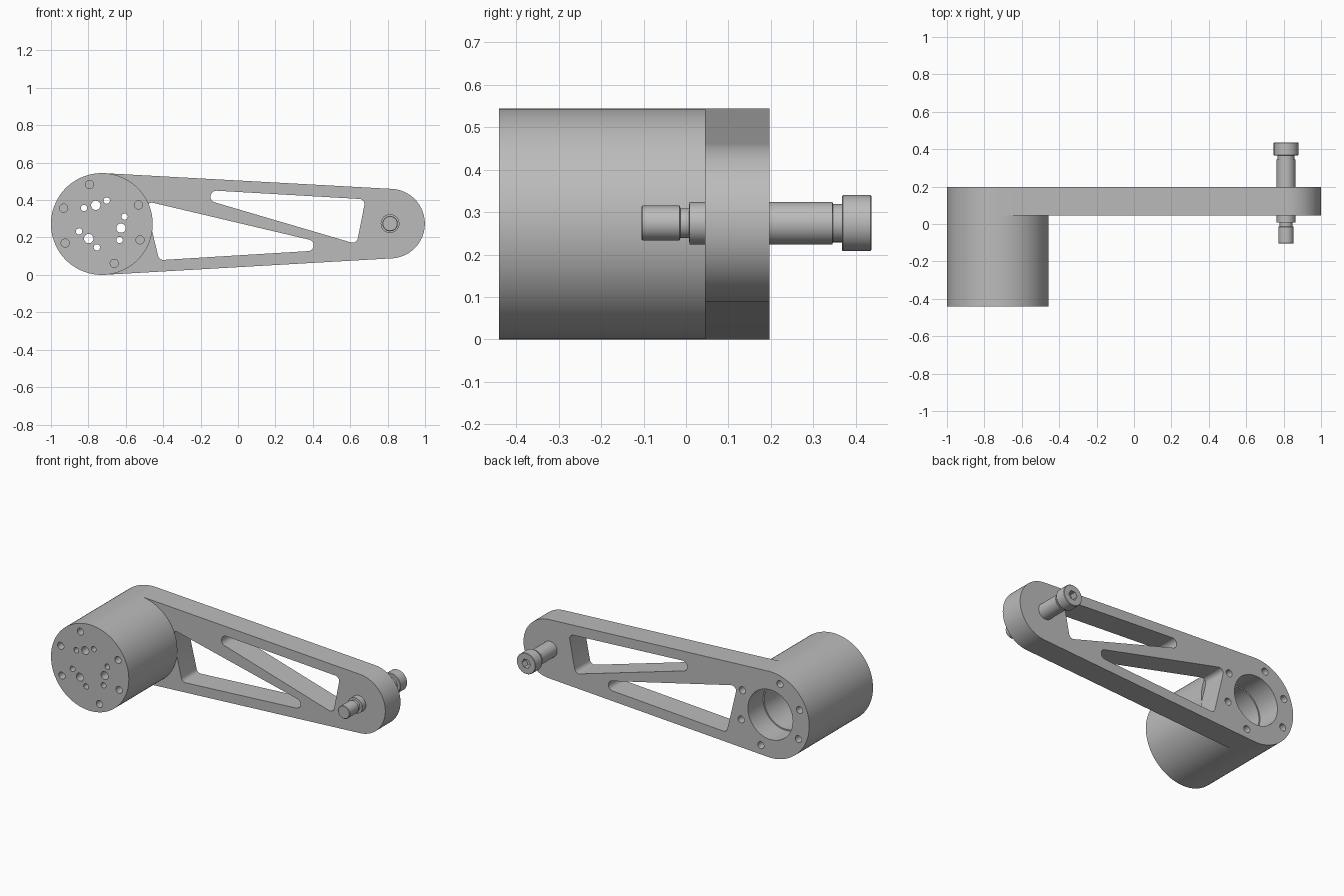
import bpy, bmesh, math
from mathutils import Matrix

if "Cube" in bpy.data.objects:
    bpy.data.objects.remove(bpy.data.objects["Cube"], do_unlink=True)

grey = bpy.data.materials.new("machined_grey")
grey.use_nodes = True
grey.diffuse_color = (0.5, 0.5, 0.5, 1)
grey.node_tree.nodes["Principled BSDF"].inputs["Base Color"].default_value = (0.5, 0.5, 0.5, 1)

HUB = (-0.728, 0.272)      # x, z of the motor axis
TIP = (0.813, 0.274)       # x, z of the bolt axis
HUB_R, TIP_R = 0.272, 0.186
FRONT, MATE, BACK = -0.44, 0.045, 0.197


def circle(c, r, n=64):
    return [(c[0] + r * math.cos(math.tau * i / n), c[1] + r * math.sin(math.tau * i / n)) for i in range(n)]


def hull(points):
    """Outline of the 2D convex hull, counter-clockwise."""
    def chain(pts):
        out = []
        for p in pts:
            while len(out) > 1 and ((out[-1][0] - out[-2][0]) * (p[1] - out[-2][1])
                                    - (out[-1][1] - out[-2][1]) * (p[0] - out[-2][0])) <= 1e-9:
                out.pop()
            out.append(p)
        return out[:-1]
    pts = sorted(points)
    return chain(pts) + chain(pts[::-1])


def new_object(name, bm):
    bmesh.ops.recalc_face_normals(bm, faces=bm.faces)
    mesh = bpy.data.meshes.new(name)
    bm.to_mesh(mesh)
    bm.free()
    mesh.materials.append(grey)
    obj = bpy.data.objects.new(name, mesh)
    bpy.context.collection.objects.link(obj)
    return obj


def prism(name, outlines, y0, y1):
    """Extrude one or more separate x-z outlines along y."""
    bm = bmesh.new()
    for outline in outlines:
        face = bm.faces.new([bm.verts.new((x, y0, z)) for x, z in outline])
        ext = bmesh.ops.extrude_face_region(bm, geom=[face])["geom"]
        verts = [v for v in ext if isinstance(v, bmesh.types.BMVert)]
        bmesh.ops.translate(bm, verts=verts, vec=(0, y1 - y0, 0))
    return new_object(name, bm)


def activate(obj):
    bpy.ops.object.select_all(action="DESELECT")
    obj.select_set(True)
    bpy.context.view_layer.objects.active = obj


def cut(obj, outlines, y0, y1):
    cutter = prism("cutter", outlines, y0, y1)
    cutter.hide_render = True
    mod = obj.modifiers.new("cut", "BOOLEAN")
    mod.operation, mod.solver, mod.object = "DIFFERENCE", "EXACT", cutter
    activate(obj)
    bpy.ops.object.modifier_apply(modifier=mod.name)
    bpy.data.objects.remove(cutter, do_unlink=True)


def ring(angles, ring_r, hole_r):
    """Small circles placed around the motor axis."""
    return [circle((HUB[0] + ring_r * math.cos(math.radians(a)),
                    HUB[1] + ring_r * math.sin(math.radians(a))), hole_r, 24) for a in angles]


def rounded(*corners):
    return hull([p for x, z, r in corners for p in circle((x, z), r, 32)])


mount_holes = ring([107.5 + a for a in (0, 50, 100, 180, 230, 280)], 0.221, 0.022)

# Arm: tapered plate with two triangular windows, a bore and mounting holes
arm = prism("arm_plate", [hull(circle(HUB, HUB_R, 128) + circle(TIP, TIP_R, 96))], MATE, BACK)
upper_window = rounded((-0.115, 0.418, 0.032), (0.648, 0.378, 0.028), (0.613, 0.2, 0.028))
lower_window = rounded((0.374, 0.158, 0.031), (-0.4, 0.108, 0.028), (-0.46, 0.358, 0.028))
cut(arm, [upper_window, lower_window, circle(HUB, 0.157)] + mount_holes, MATE - 0.1, BACK + 0.1)

# Motor housing: hollow drum with a drilled front wall
motor = prism("motor_housing", [circle(HUB, HUB_R, 128)], FRONT, MATE)
cut(motor, [circle(HUB, 0.149)], FRONT + 0.08, MATE + 0.1)
cut(motor, mount_holes, FRONT - 0.1, FRONT + 0.06)
cut(motor, ring([108, 228, 348], 0.105, 0.025) + ring(range(18, 360, 60), 0.128, 0.017),
    FRONT - 0.1, FRONT + 0.1)

# Shoulder bolt: lathed profile of (radius, y)
profile = [(0, -0.105), (0.038, -0.105), (0.041, -0.102), (0.041, -0.015), (0.035, -0.013),
           (0.035, 0.007), (0.05, 0.008), (0.05, 0.345), (0.045, 0.346), (0.045, 0.367),
           (0.063, 0.367), (0.066, 0.37), (0.066, 0.434), (0.063, 0.437), (0, 0.437)]
bm = bmesh.new()
verts = [bm.verts.new((r, y, 0)) for r, y in profile]
edges = [bm.edges.new(pair) for pair in zip(verts, verts[1:])]
bmesh.ops.spin(bm, geom=verts + edges, cent=(0, 0, 0), axis=(0, 1, 0), angle=math.tau,
               steps=48, use_merge=True)
bmesh.ops.remove_doubles(bm, verts=bm.verts, dist=1e-5)
bmesh.ops.transform(bm, matrix=Matrix.Translation((TIP[0], 0, TIP[1])), verts=bm.verts)
bolt = new_object("shoulder_bolt", bm)
cut(bolt, [circle(TIP, 0.03, 6)], 0.395, 0.5)

# Smooth round walls, keep machined edges sharp
for obj in (arm, motor, bolt):
    activate(obj)
    bpy.ops.object.shade_smooth_by_angle(angle=math.radians(30))
